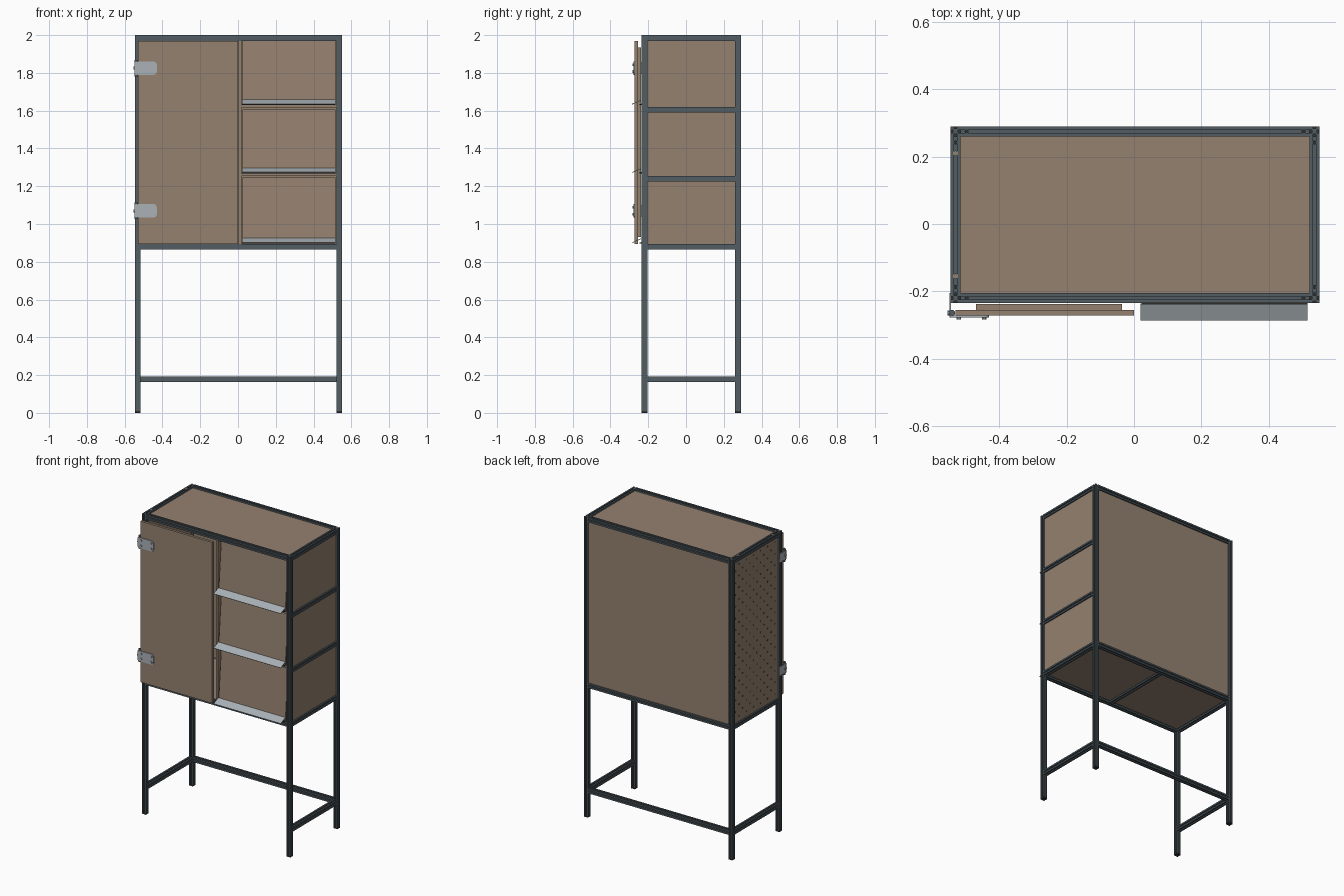
import bpy, bmesh, math
from mathutils import Vector, Matrix

if "Cube" in bpy.data.objects:
    bpy.data.objects.remove(bpy.data.objects["Cube"])


def material(name, rgb):
    m = bpy.data.materials.new(name)
    m.use_nodes = True
    m.diffuse_color = (*rgb, 1)
    m.node_tree.nodes["Principled BSDF"].inputs["Base Color"].default_value = (*rgb, 1)
    return m


WOOD = material("tan board", (0.30, 0.22, 0.16))
FRAME = material("dark slate metal", (0.085, 0.11, 0.125))
STEEL = material("light steel", (0.40, 0.44, 0.47))
DARK = material("dark brown", (0.09, 0.065, 0.05))
BLACK = material("black plastic", (0.03, 0.03, 0.032))


def finish(name, bm, mat):
    bmesh.ops.recalc_face_normals(bm, faces=bm.faces)
    me = bpy.data.meshes.new(name)
    bm.to_mesh(me)
    bm.free()
    me.materials.append(mat)
    ob = bpy.data.objects.new(name, me)
    bpy.context.collection.objects.link(ob)
    return ob


def box(name, x, y, z, mat):
    bm = bmesh.new()
    bmesh.ops.create_cube(bm, size=1)
    for v in bm.verts:
        v.co = [(a + b) / 2 + c * (b - a) for c, (a, b) in zip(v.co, (x, y, z))]
    return finish(name, bm, mat)


def prism(name, pts, start, end, mat):
    """Extrude a 2D outline from start to end along one axis."""
    start, end = Vector(start), Vector(end)
    d = end - start
    k = max(range(3), key=lambda i: abs(d[i]))
    a, b = [i for i in range(3) if i != k]
    bm = bmesh.new()
    verts = []
    for u, v in pts:
        p = start.copy()
        p[a] += u
        p[b] += v
        verts.append(bm.verts.new(p))
    face = bm.faces.new(verts)
    new = bmesh.ops.extrude_face_region(bm, geom=[face])["geom"]
    bmesh.ops.translate(bm, vec=d, verts=[g for g in new if isinstance(g, bmesh.types.BMVert)])
    return finish(name, bm, mat)


def discs(name, centres, axis, radius, depth, mat, sides=10):
    """A set of short round pegs in one mesh."""
    bm = bmesh.new()
    turn = Vector(axis).to_track_quat('Z', 'Y').to_matrix().to_4x4()
    for c in centres:
        bmesh.ops.create_cone(bm, cap_ends=True, segments=sides, radius1=radius, radius2=radius,
                              depth=depth, matrix=Matrix.Translation(c) @ turn)
    return finish(name, bm, mat)


# Slotted square rail profile
W = 0.03
H, G, D = W / 2, 0.0045, 0.007
side = [(-H, -H), (-G, -H), (-G, -H + D), (G, -H + D), (G, -H)]
SLOT = []
for quarter in range(4):
    for u, v in side:
        for _ in range(quarter):
            u, v = -v, u
        SLOT.append((u, v))


def rail(name, start, end):
    return prism(name, SLOT, start, end, FRAME)


# Centre lines of the frame
XL, XR, YF, YB = -0.53, 0.536, -0.22, 0.275
TOP, FLOOR, FOOT = 1.985, 0.88, 0.178

# Posts and feet
for sx, x in (("right", XL), ("left", XR)):
    for sy, y in (("front", YF), ("back", YB)):
        rail(f"{sy}_{sx}_post", (x, y, 0.01), (x, y, 2))
        box(f"{sy}_{sx}_foot", (x - H, x + H), (y - H, y + H), (0, 0.01), BLACK)

# Long rails
for name, y, z in (("front_top", YF, TOP), ("front_floor", YF, FLOOR), ("back_top", YB, TOP),
                   ("back_floor", YB, FLOOR), ("back_foot", YB, FOOT)):
    rail(name + "_rail", (XL + H, y, z), (XR - H, y, z))

# Short rails; the middle pair is on one side only
for name, x, heights in (("right", XL, (TOP, FLOOR, FOOT)),
                         ("left", XR, (TOP, 1.605, 1.24, FLOOR, FOOT)),
                         ("middle", 0.01, (FLOOR,))):
    for i, z in enumerate(heights):
        rail(f"{name}_cross_rail_{i}", (x, YF + H, z), (x, YB - H, z))

# Boards
xi, yi = (XL + H, XR - H), (YF + H, YB - H)
box("top_board", xi, yi, (1.978, 1.99), WOOD)
box("floor_board", xi, yi, (0.882, 0.894), WOOD)
box("back_board", xi, (YB - 0.006, YB + 0.006), (FLOOR + H, TOP - H), WOOD)
box("right_peg_board", (XL - 0.006, XL + 0.006), yi, (FLOOR + H, TOP - H), WOOD)
levels = (FLOOR, 1.24, 1.605, TOP)
for i in range(3):
    box(f"left_side_board_{i}", (XR - 0.006, XR + 0.006), yi,
        (levels[i] + H, levels[i + 1] - H), WOOD)
box("divider", (0.003, 0.018), (-0.235, YB - 0.006), (FLOOR + H, TOP - H), WOOD)

# Staggered holes in the peg board
holes = []
for row in range(27):
    for col in range(6):
        y = YF + 0.05 + col * 0.075 + (row % 2) * 0.0375
        if y < YB - 0.025:
            holes.append((XL - 0.006, y, 0.93 + row * 0.039))
discs("peg_holes", holes, (1, 0, 0), 0.006, 0.002, DARK)

# Shelves, tilted flaps and pull lips of the open bay
flap_tops = (1.245, 1.605, 1.968)
for i, (z, top) in enumerate(zip((0.897, 1.268, 1.63), flap_tops)):
    if i:
        box(f"shelf_{i}", (0.018, XR - H), (-0.235, YB - 0.006), (z - 0.014, z), WOOD)
    flap = [(-0.237, z + 0.006), (-0.225, z + 0.006), (-0.198, top), (-0.21, top)]
    prism(f"flap_{i}", flap, (0.024, 0, 0), (0.515, 0, 0), WOOD)
    lip = [(-0.286, z + 0.006), (-0.284, z + 0.003), (-0.237, z + 0.024), (-0.237, z + 0.028)]
    prism(f"flap_lip_{i}", lip, (0.02, 0, 0), (0.515, 0, 0), STEEL)
    box(f"flap_seal_{i}", (0.02, 0.515), (-0.246, -0.236), (z, z + 0.006), BLACK)

# Door with a raised inner panel
box("door", (-0.53, 0), (-0.272, -0.255), (0.895, 1.968), WOOD)
box("door_inner_panel", (-0.47, -0.035), (-0.255, -0.238), (0.93, 1.935), WOOD)

# Hinges: rounded leaf, pin, post plate and screws
for i, z in enumerate((1.07, 1.825)):
    leaf = [(-0.545, -0.035), (-0.545, 0.035)]
    for sign in (1, -1):
        for step in range(4):
            a = math.pi / 6 * (step if sign < 0 else 3 - step)
            leaf.append((-0.445 + 0.015 * math.cos(a), sign * (0.02 + 0.015 * math.sin(a))))
    prism(f"hinge_leaf_{i}", [(u, v + z) for u, v in leaf], (0, -0.272, 0), (0, -0.277, 0), STEEL)
    box(f"hinge_plate_{i}", (-0.548, -0.544), (-0.277, -0.205), (z - 0.03, z + 0.03), STEEL)
    discs(f"hinge_pin_{i}", [(-0.54, -0.264, z)], (0, 0, 1), 0.009, 0.086, FRAME, 12)
    discs(f"hinge_screws_{i}", [(x, -0.279, z + dz) for x in (-0.52, -0.445) for dz in (-0.018, 0.018)],
          (0, 1, 0), 0.007, 0.008, STEEL)
    discs(f"hinge_bolt_{i}", [(-0.55, -0.264, z)], (1, 0, 0), 0.008, 0.008, STEEL)

# Bolts on the top corners and tan plugs on the top right rail
bolts = [(x + sx * 0.033, y, 2) for x, sx in ((XL, 1), (XR, -1)) for y in (YF, YB)]
bolts += [(x, y + sy * 0.033, 2) for x in (XL, XR) for y, sy in ((YF, 1), (YB, -1))]
discs("corner_bolts", bolts, (0, 0, 1), 0.006, 0.003, BLACK)
discs("rail_plugs", [(XL, y, 1.999) for y in (-0.155, 0.21)], (0, 0, 1), 0.008, 0.003, WOOD)
